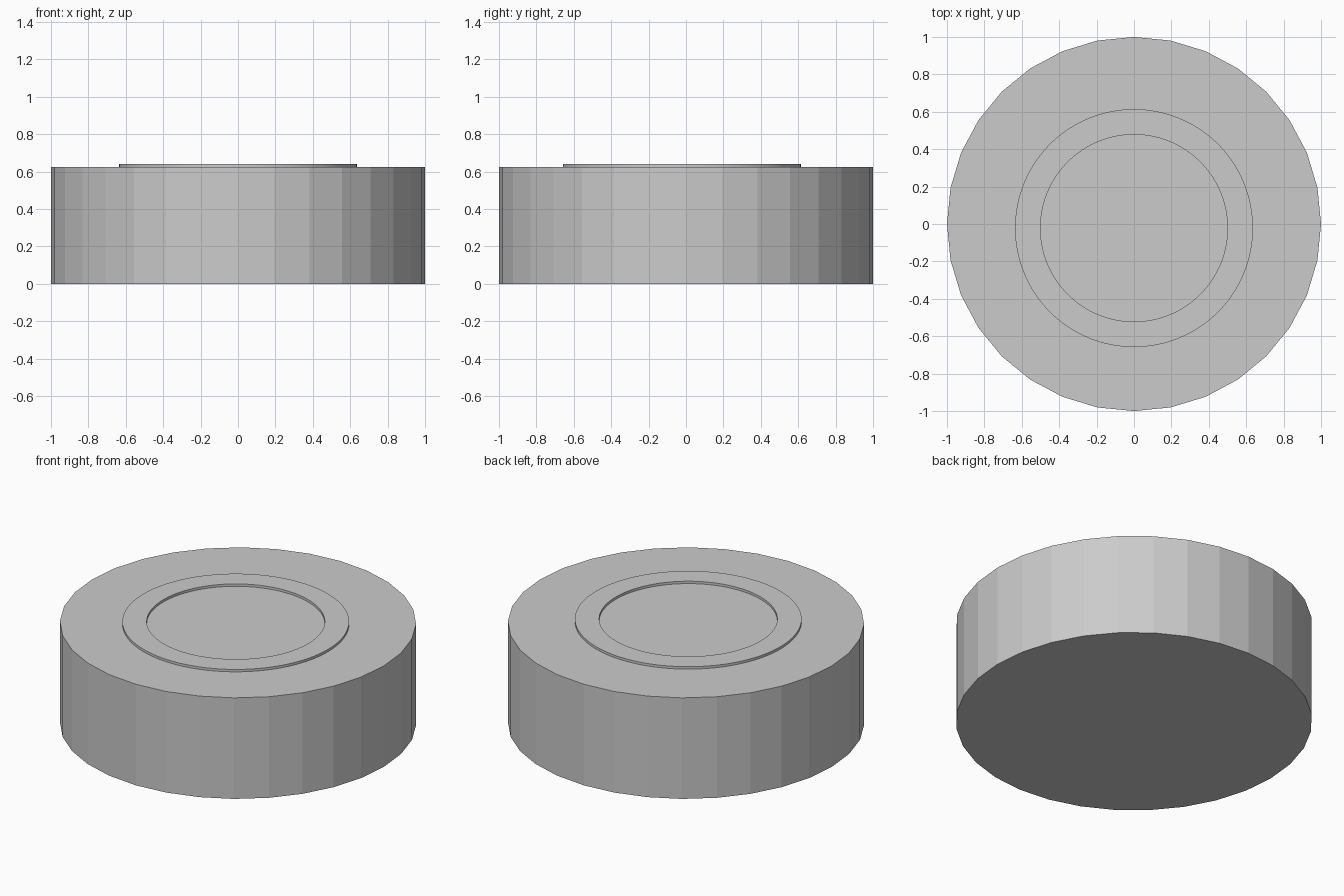
import bpy, bmesh, math

if "Cube" in bpy.data.objects:
    bpy.data.objects.remove(bpy.data.objects["Cube"])

BODY_TOP = 0.626
RING_TOP = 0.641


def lathe(name, profile, sides, center=(0, 0)):
    """Spin a closed (radius, z) profile around a vertical axis."""
    bm = bmesh.new()
    rings = []
    for i in range(sides):
        a = 2 * math.pi * i / sides
        rings.append([bm.verts.new((r * math.cos(a), r * math.sin(a), z)) for r, z in profile])
    n = len(profile)
    for i in range(sides):
        a, b = rings[i], rings[(i + 1) % sides]
        for j in range(n):
            k = (j + 1) % n
            bm.faces.new((a[j], b[j], b[k], a[k]))
    bmesh.ops.recalc_face_normals(bm, faces=bm.faces)
    mesh = bpy.data.meshes.new(name)
    bm.to_mesh(mesh)
    bm.free()
    obj = bpy.data.objects.new(name, mesh)
    obj.location = (center[0], center[1], 0)
    bpy.context.collection.objects.link(obj)
    return obj


# Low-poly drum body, 32 flat sides
bpy.ops.mesh.primitive_cylinder_add(vertices=32, radius=1, depth=BODY_TOP,
                                    location=(0, 0, BODY_TOP / 2))
bpy.context.object.name = "body"

# Thin raised ring on the top face, set slightly toward the front
ring = lathe("top_ring",
             [(0.5, BODY_TOP), (0.636, BODY_TOP), (0.636, RING_TOP), (0.5, RING_TOP)],
             128, center=(0, -0.022))
bpy.context.view_layer.objects.active = ring
bpy.ops.object.select_all(action='DESELECT')
ring.select_set(True)
bpy.ops.object.shade_smooth_by_angle(angle=math.radians(30))
